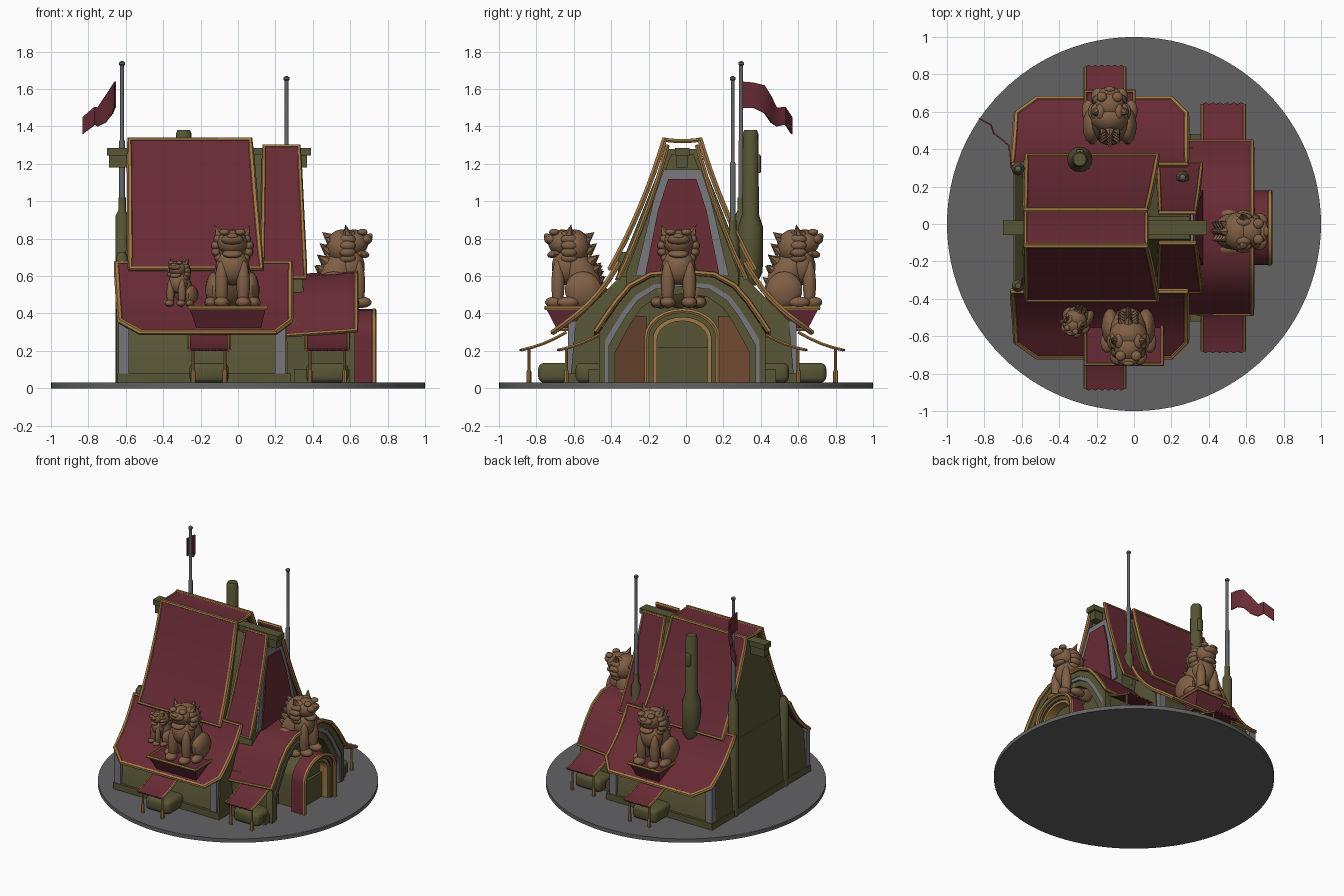
import bpy, bmesh, math
from mathutils import Vector, Matrix

if "Cube" in bpy.data.objects:
    bpy.data.objects.remove(bpy.data.objects["Cube"])

CY = -0.02  # building centre line in y


def mat(name, r, g, b):
    m = bpy.data.materials.new(name)
    m.diffuse_color = (r, g, b, 1)
    m.use_nodes = True
    m.node_tree.nodes["Principled BSDF"].inputs["Base Color"].default_value = m.diffuse_color
    return m


RED = mat("roof red", 0.14, 0.024, 0.035)
GOLD = mat("gold trim", 0.36, 0.19, 0.06)
OLIVE = mat("olive wall", 0.095, 0.09, 0.035)
STONE = mat("disc grey", 0.125, 0.125, 0.13)
GREY = mat("steel grey", 0.18, 0.18, 0.20)
DARK = mat("pole steel", 0.12, 0.125, 0.13)
BRONZE = mat("statue bronze", 0.215, 0.115, 0.06)
BROWN = mat("inner brown", 0.18, 0.075, 0.035)


def finish(name, bm, m):
    bmesh.ops.recalc_face_normals(bm, faces=bm.faces)
    me = bpy.data.meshes.new(name)
    bm.to_mesh(me)
    bm.free()
    me.materials.append(m)
    ob = bpy.data.objects.new(name, me)
    bpy.context.collection.objects.link(ob)
    return ob


def hull(name, pts, m, bevel=0):
    bm = bmesh.new()
    for p in pts:
        bm.verts.new(p)
    bmesh.ops.convex_hull(bm, input=bm.verts)
    bmesh.ops.dissolve_limit(bm, angle_limit=0.01, verts=bm.verts, edges=bm.edges)
    ob = finish(name, bm, m)
    if bevel:
        b = ob.modifiers.new("bevel", 'BEVEL')
        b.width, b.segments = bevel, 3
    return ob


def box(name, x0, x1, y0, y1, z0, z1, m, bevel=0):
    return hull(name, [(x, y, z) for x in (x0, x1) for y in (y0, y1) for z in (z0, z1)], m, bevel)


def lathe(name, x, y, prof, m, n=16):
    # stack of rings, profile of (radius, z)
    bm = bmesh.new()
    rings = [[bm.verts.new((x + r * math.cos(k * math.tau / n), y + r * math.sin(k * math.tau / n), z))
              for k in range(n)] for r, z in prof]
    for a, b in zip(rings, rings[1:]):
        for k in range(n):
            bm.faces.new((a[k], a[(k + 1) % n], b[(k + 1) % n], b[k]))
    bm.faces.new(rings[0])
    bm.faces.new(rings[-1])
    return finish(name, bm, m)


def tube(name, pts, r, m, closed=True):
    cu = bpy.data.curves.new(name, 'CURVE')
    cu.dimensions, cu.bevel_depth, cu.bevel_resolution = '3D', r, 1
    sp = cu.splines.new('POLY')
    sp.points.add(len(pts) - 1)
    for q, p in zip(sp.points, pts):
        q.co = (*p, 1)
    sp.use_cyclic_u = closed
    cu.use_fill_caps = not closed
    cu.materials.append(m)
    ob = bpy.data.objects.new(name, cu)
    bpy.context.collection.objects.link(ob)
    return ob


def sheet(name, rows, m, thick=0.02, trim=0.0):
    bm = bmesh.new()
    vs = [[bm.verts.new(p) for p in r] for r in rows]
    for a, b in zip(vs, vs[1:]):
        for i in range(len(a) - 1):
            bm.faces.new((a[i], a[i + 1], b[i + 1], b[i]))
    ob = finish(name, bm, m)
    s = ob.modifiers.new("thickness", 'SOLIDIFY')
    s.thickness, s.offset = thick, 0
    if trim:
        tube(name + "_trim", rows[0] + [r[-1] for r in rows[1:-1]] + rows[-1][::-1]
             + [r[0] for r in rows[-2:0:-1]], trim, GOLD)
    return ob


def roof(name, top, bottom, s, sag, extra=(), trim=0.016):
    # rows given as (x0, x1, distance from centre line, z)
    rows = []
    for i in range(9):
        t = i / 8
        x0, x1, d, z = [a + (b - a) * t for a, b in zip(top, bottom)]
        k = 4 * t * (1 - t) * sag
        rows.append((x0, x1, d - k * 0.7, z - k * 0.7))
    rows += list(extra)
    return sheet(name, [[(x0, CY + s * d, z), (x1, CY + s * d, z)] for x0, x1, d, z in rows], RED, 0.014, trim)


# base disc
lathe("base_disc", 0, 0, [(1, 0), (1, 0.03)], STONE, 96)

# house bodies, profile of (distance, z, x left, x right)
for name, prof in (
    ("lower_house", [(0.60, 0.03, -0.64, 0.27), (0.57, 0.36, -0.62, 0.26), (0.33, 0.60, -0.61, 0.22)]),
    ("tall_house", [(0.36, 0.58, -0.61, 0.12), (0.21, 0.95, -0.585, 0.09), (0.08, 1.28, -0.565, 0.05)]),
    ("small_house", [(0.31, 0.30, 0.05, 0.36), (0.30, 0.62, 0.05, 0.345), (0.17, 0.95, 0.05, 0.32),
                     (0.06, 1.25, 0.05, 0.30)]),
):
    hull(name, [(x, CY + s * d, z) for d, z, a, b in prof for x in (a, b) for s in (-1, 1)], OLIVE)
box("wall_plinth", -0.645, 0.28, CY - 0.615, CY + 0.615, 0.03, 0.08, OLIVE)

# ridge beam, end blocks and ridge cover
box("ridge_beam", -0.70, 0.39, CY - 0.04, CY + 0.04, 1.245, 1.285, OLIVE)
for x0, x1 in ((-0.69, -0.55), (0.28, 0.37)):
    box("beam_bracket", x0, x1, CY - 0.03, CY + 0.03, 1.18, 1.25, OLIVE)
sheet("ridge_cover", [[(x, CY + 0.09 * k / 4, 1.322 + 0.006 * (k / 4) ** 2) for k in range(-4, 5)]
                      for x in (-0.58, 0.065)], RED, 0.012, 0.012)

# roofs and everything mirrored front to back
for s, side in ((-1, "front"), (1, "back")):
    roof(side + "_tall_roof", (-0.58, 0.065, 0.095, 1.33), (-0.575, 0.125, 0.385, 0.64), s, 0.022)
    roof(side + "_small_roof", (0.14, 0.325, 0.08, 1.295), (0.13, 0.36, 0.34, 0.59), s, 0.02, trim=0.013)
    roof(side + "_lower_roof", (-0.65, 0.28, 0.34, 0.67), (-0.63, 0.28, 0.61, 0.36), s, 0.025,
         [(-0.52, 0.20, 0.69, 0.30)])
    # grey corner posts
    for x in (-0.61, 0.225):
        box(side + "_corner_post", x - 0.028, x + 0.028, CY + s * 0.56, CY + s * 0.61, 0.08, 0.36, GREY)
    # cloth awnings with posts and rounded chests
    for x0, x1, d0 in ((-0.26, -0.05, 0.62), (0.365, 0.59, 0.42)):
        n = 12
        rows = [[(x0 + (x1 - x0) * i / n, CY + s * (d0 + 0.24 * t + (0.01 * (i % 2) if t == 1 else 0)),
                  0.30 - 0.095 * t - 0.05 * t * (1 - t)) for i in range(n + 1)] for t in (0, 0.25, 0.5, 0.75, 1)]
        sheet(side + "_awning", rows, RED, 0.01)
        for i in (0, -1):
            tube(side + "_awning_edge", [r[i] for r in rows], 0.009, GOLD, False)
        for x in (x0 + 0.02, x1 - 0.02):
            lathe(side + "_awning_post", x, CY + s * (d0 + 0.2), [(0.013, 0.03), (0.013, 0.09), (0.008, 0.1),
                                                                (0.008, 0.21)], GOLD, 8)
        ys = sorted((CY + s * (d0 - 0.06), CY + s * (d0 + 0.15)))
        box(side + "_chest", x0, x1, ys[0], ys[1], 0.03, 0.135, OLIVE, 0.03)

# side wing: arched red roof, walls and layered arch rings
HALF = [(0.46, 0.31), (0.41, 0.385), (0.35, 0.47), (0.28, 0.55), (0.17, 0.61), (0, 0.625)]
ARCH = [(-d, z) for d, z in HALF] + [(d, z) for d, z in HALF[-2::-1]]
sheet("wing_roof", [[(x, CY + d, z - dz) for d, z in ARCH] for x, dz in ((0.22, 0.03), (0.63, 0))], RED, 0.016, 0.015)


def ring(name, outer, inner, x0, x1, m):
    sheet(name, [[(x0 / 2 + x1 / 2, CY + d, z) for d, z in c] for c in (outer, inner)], m, abs(x1 - x0))


def legs(arch, k, dz):
    a = [(d * k, z - dz) for d, z in arch]
    return [(a[0][0], 0.03)] + a + [(a[-1][0], 0.03)]


ring("arch_band", legs(ARCH, 0.97, 0.015), legs(ARCH, 0.90, 0.055), 0.57, 0.625, OLIVE)
ring("arch_grey_band", legs(ARCH, 0.90, 0.05), legs(ARCH, 0.85, 0.08), 0.565, 0.62, GREY)
ring("arch_inner_band", legs(ARCH, 0.85, 0.075), legs(ARCH, 0.78, 0.12), 0.54, 0.605, OLIVE)
for s in (-1, 1):
    ys = sorted((CY + s * 0.43, CY + s * 0.37))
    box("wing_wall", 0.24, 0.60, ys[0], ys[1], 0.03, 0.35, OLIVE)
    # splayed brown reveal beside the door
    hull("recess_panel", [(x - o, CY + s * d, z) for x, d in ((0.575, 0.365), (0.475, 0.19))
                          for o in (0, 0.02) for z in (0.03, 0.385)], BROWN)
    ys = sorted((CY + s * 0.50, CY + s * 0.42))
    box("wing_foot", 0.30, 0.60, ys[0], ys[1], 0.03, 0.10, OLIVE)
hull("wing_back_wall", [(x, CY + d, z) for x in (0.42, 0.465) for d, z in legs(ARCH, 0.9, 0.04)], OLIVE)


# entrance canopy and door
def door_arch(r, top):
    c = [(-r * math.cos(a * math.pi / 12), top - r * 0.75 + r * 0.75 * math.sin(a * math.pi / 12)) for a in range(13)]
    return [(-r, 0.03)] + c + [(r, 0.03)]


sheet("canopy", [[(x, CY + d, z) for d, z in door_arch(0.19, 0.415)] for x in (0.62, 0.725)], RED, 0.016)
tube("canopy_trim", [(0.727, CY + d, z) for d, z in door_arch(0.19, 0.415)], 0.014, GOLD, False)
ring("canopy_olive_ring", door_arch(0.18, 0.405), door_arch(0.155, 0.38), 0.62, 0.715, OLIVE)
ring("canopy_inner_ring", door_arch(0.155, 0.38), door_arch(0.135, 0.36), 0.62, 0.70, GOLD)
hull("door", [(x, CY + d, z) for x in (0.46, 0.63) for d, z in door_arch(0.14, 0.37)], OLIVE)
box("door_step", 0.62, 0.65, CY - 0.135, CY + 0.135, 0.03, 0.22, OLIVE)

# gable end panels of the small house
for name, off, m, pts in (("gable_grey", 0.012, GREY, ((0.10, 1.17), (0.155, 1.0), (0.25, 0.60))),
                          ("gable_red", 0.022, RED, ((0.075, 1.12), (0.13, 0.95), (0.20, 0.60)))):
    hull(name, [(0.345 - (z - 0.62) * 0.07 + o, CY + s * d, z) for d, z in pts for s in (-1, 1)
                for o in (off - 0.02, off)], m)

# chimney
lathe("chimney", -0.29, 0.345, [(0.03, 0.55), (0.065, 0.62), (0.068, 0.86), (0.045, 0.93), (0.042, 1.36),
                               (0.034, 1.38)], OLIVE)
box("chimney_vent", -0.31, -0.27, 0.37, 0.40, 1.15, 1.25, OLIVE, 0.008)

# poles and left wall columns
for name, x, y, z0, top in (("flag_pole", -0.62, 0.295, 0.82, 1.75), ("mast", 0.26, 0.25, 0.70, 1.67)):
    lathe(name + "_socket", x, y, [(0.035, 0.55 if x > 0 else 0.03), (0.035, z0 + 0.1), (0.02, z0 + 0.13),
                                   (0.02, z0 + 0.2)], OLIVE, 12)
    lathe(name, x, y, [(0.016, z0 + 0.1), (0.016, z0 + 0.5), (0.011, z0 + 0.51), (0.011, top - 0.025),
                       (0.016, top - 0.02), (0.016, top - 0.008), (0.005, top)], DARK, 10)
lathe("left_column", -0.62, -0.33, [(0.033, 0.03), (0.033, 0.70), (0.015, 0.73)], OLIVE, 12)

# waving flag: (x, y, low z, high z)
FLAG = [(-0.655, 0.30, 1.50, 1.64), (-0.66, 0.36, 1.50, 1.635), (-0.67, 0.42, 1.47, 1.62),
        (-0.71, 0.455, 1.42, 1.56), (-0.75, 0.485, 1.40, 1.50), (-0.765, 0.53, 1.41, 1.505), (-0.83, 0.565, 1.36, 1.45)]
sheet("flag", [[(x, y, b), (x, y, (a + b) / 2), (x, y, a)] for x, y, b, a in FLAG], RED, 0.008)

# statue trays
for side, x0, x1, s in (("front", -0.26, 0.15, -1), ("back", -0.26, 0.0, 1)):
    top = [(x0, CY + s * 0.45, 0.43), (x1, CY + s * 0.45, 0.43), (x1, CY + s * 0.73, 0.43), (x0, CY + s * 0.73, 0.43)]
    low = [(x0 + 0.04, CY + s * 0.45, 0.315), (x1 - 0.03, CY + s * 0.45, 0.315),
           (x1 - 0.03, CY + s * 0.67, 0.315), (x0 + 0.04, CY + s * 0.67, 0.315)]
    hull(side + "_tray", top + low, RED)
    tube(side + "_tray_trim", top, 0.013, GOLD)
    tube(side + "_tray_base_trim", low, 0.009, GOLD)


# seated guardian statue facing +x, built from rounded masses and mane spikes
def guardian(name, loc, turn, scale):
    bm = bmesh.new()

    def blob(f, w, z, a, b, c, tilt=0):
        M = Matrix.Translation((f, w, z)) @ Matrix.Rotation(tilt, 4, 'Y') @ Matrix.Diagonal((a, b, c, 1))
        bmesh.ops.create_uvsphere(bm, u_segments=14, v_segments=9, radius=1, matrix=M)

    def spike(f, w, z, direction, r, h):
        q = Vector(direction).to_track_quat('Z', 'Y').to_matrix().to_4x4()
        bmesh.ops.create_cone(bm, cap_ends=True, segments=6, radius1=r, radius2=0, depth=h,
                              matrix=Matrix.Translation((f, w, z)) @ q)

    blob(-0.04, 0, 0.16, 0.095, 0.10, 0.18, 0.45)        # torso
    blob(0.04, 0, 0.215, 0.08, 0.09, 0.10)               # chest
    blob(-0.005, 0, 0.32, 0.085, 0.105, 0.095)           # mane
    blob(0.06, 0, 0.345, 0.08, 0.08, 0.07)               # skull
    blob(0.12, 0, 0.36, 0.04, 0.06, 0.03, -0.2)          # muzzle
    blob(0.145, 0, 0.378, 0.016, 0.03, 0.016)            # nose
    blob(0.10, 0, 0.285, 0.045, 0.055, 0.022, 0.25)      # jaw
    for w in (-1, 1):
        blob(-0.05, w * 0.095, 0.09, 0.10, 0.05, 0.10)   # haunch
        blob(0.03, w * 0.115, 0.025, 0.06, 0.035, 0.03)  # hind paw
        blob(0.085, w * 0.058, 0.12, 0.036, 0.036, 0.13)  # front leg
        blob(0.105, w * 0.058, 0.025, 0.05, 0.042, 0.03)  # front paw
        blob(0.105, w * 0.042, 0.40, 0.028, 0.028, 0.018)  # brow
        spike(0.02, w * 0.08, 0.41, (-0.2, w * 0.5, 1), 0.03, 0.07)  # ear
        for k in range(6):                               # mane curls
            a = -1.1 + k * 0.42
            blob(0.025, w * 0.09 * math.cos(a), 0.315 + 0.085 * math.sin(a), 0.045, 0.026, 0.026)
        for k in range(4):                               # back spikes
            spike(-0.08 - 0.015 * k, w * 0.04, 0.36 - 0.05 * k, (-1, w * 0.5, 0.7), 0.03, 0.055)
    for k in range(5):                                   # tail plume
        spike(-0.085 - 0.014 * k, 0, 0.38 - 0.06 * k, (-1, 0, 0.8), 0.035, 0.065)
    bmesh.ops.transform(bm, verts=bm.verts, matrix=Matrix.Translation(loc) @ Matrix.Rotation(turn, 4, 'Z')
                        @ Matrix.Scale(scale, 4))
    finish(name, bm, BRONZE)


guardian("front_guardian", (-0.03, -0.60, 0.435), -math.pi / 2, 1)
guardian("back_guardian", (-0.13, 0.575, 0.435), math.pi / 2, 1)
guardian("side_guardian", (0.56, -0.04, 0.435), 0, 1)
guardian("small_guardian", (-0.31, -0.51, 0.44), -2.0, 0.58)

# turn trims into meshes and smooth rounded surfaces
bpy.ops.object.select_all(action='SELECT')
bpy.context.view_layer.objects.active = bpy.data.objects["flag"]
bpy.ops.object.convert(target='MESH')
bpy.ops.object.shade_smooth_by_angle(angle=math.radians(40))
